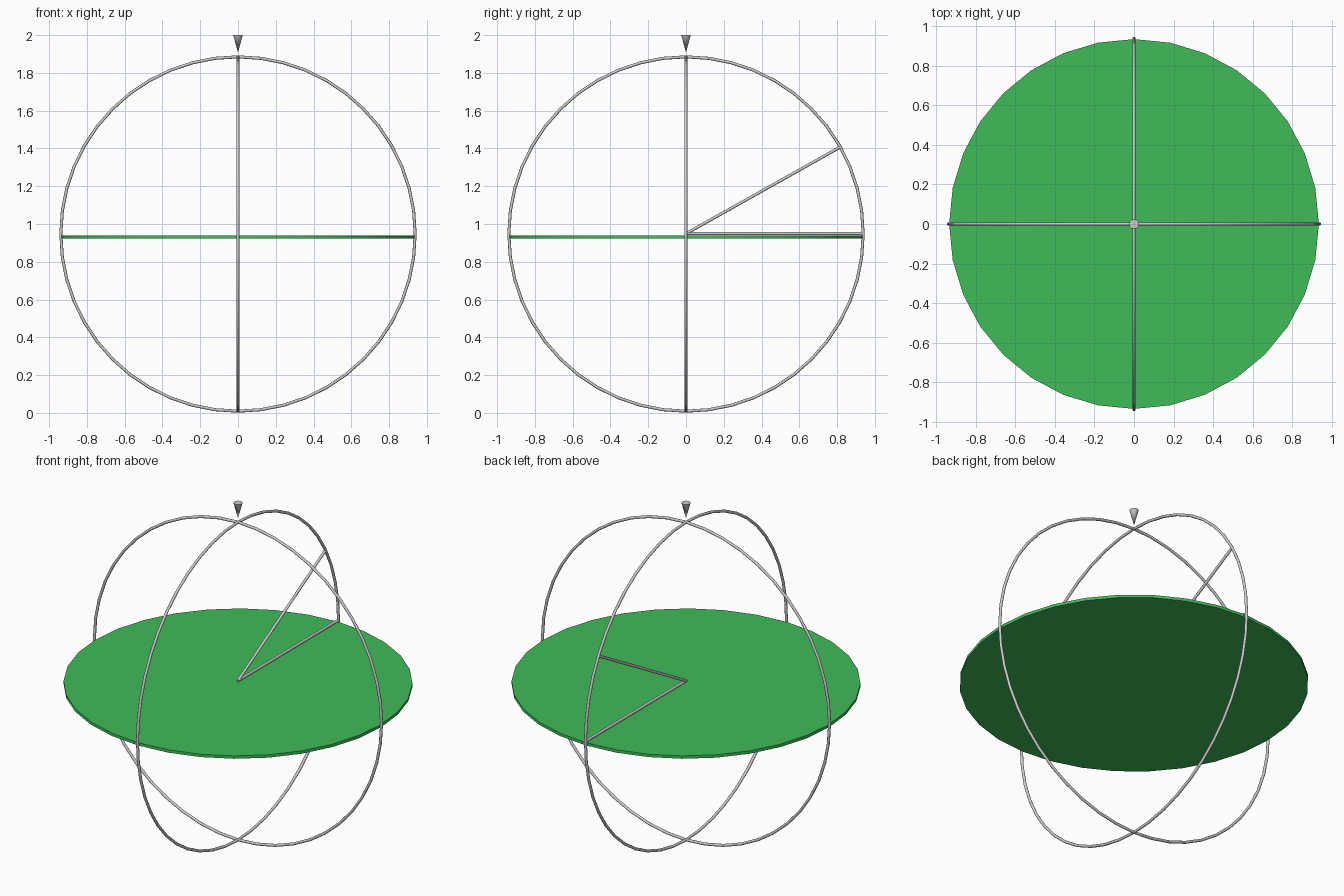
import bpy, math
from mathutils import Vector

if "Cube" in bpy.data.objects:
    bpy.data.objects.remove(bpy.data.objects["Cube"])

R, TUBE, ZC = 0.938, 0.008, 0.947
HUB = Vector((0, 0, 0.949))


def finish(name):
    ob = bpy.context.object
    ob.name = name
    bpy.ops.object.shade_smooth_by_angle(angle=math.radians(50))
    return ob


def ring(name, rot):
    bpy.ops.mesh.primitive_torus_add(major_radius=R, minor_radius=TUBE, major_segments=48,
                                     minor_segments=12, location=(0, 0, ZC), rotation=rot)
    return finish(name)


def rod(name, angle):
    # rod from the hub toward +y, raised by the given angle
    d = Vector((0, math.cos(angle), math.sin(angle)))
    bpy.ops.mesh.primitive_cylinder_add(vertices=12, radius=TUBE, depth=R,
                                        location=HUB + d * R / 2,
                                        rotation=d.to_track_quat('Z', 'Y').to_euler())
    return finish(name)


# two crossed vertical hoops
ring("hoop_front", (math.pi / 2, 0, 0))
ring("hoop_side", (0, math.pi / 2, 0))

# horizontal and raised pointer rods
rod("horizontal_rod", 0)
rod("raised_rod", math.radians(29.3))

# green horizon disc
bpy.ops.mesh.primitive_cylinder_add(vertices=32, radius=0.934, depth=0.017, location=(0, 0, 0.9315))
disc = finish("horizon_disc")
green = bpy.data.materials.new("green")
green.diffuse_color = (0.05, 0.50, 0.10, 1)
green.use_nodes = True
green.node_tree.nodes["Principled BSDF"].inputs["Base Color"].default_value = green.diffuse_color
disc.data.materials.append(green)

# downward marker above the top crossing
bpy.ops.mesh.primitive_cone_add(vertices=12, radius1=0, radius2=0.025, depth=0.093,
                                location=(0, 0, 1.9535))
finish("zenith_marker")
